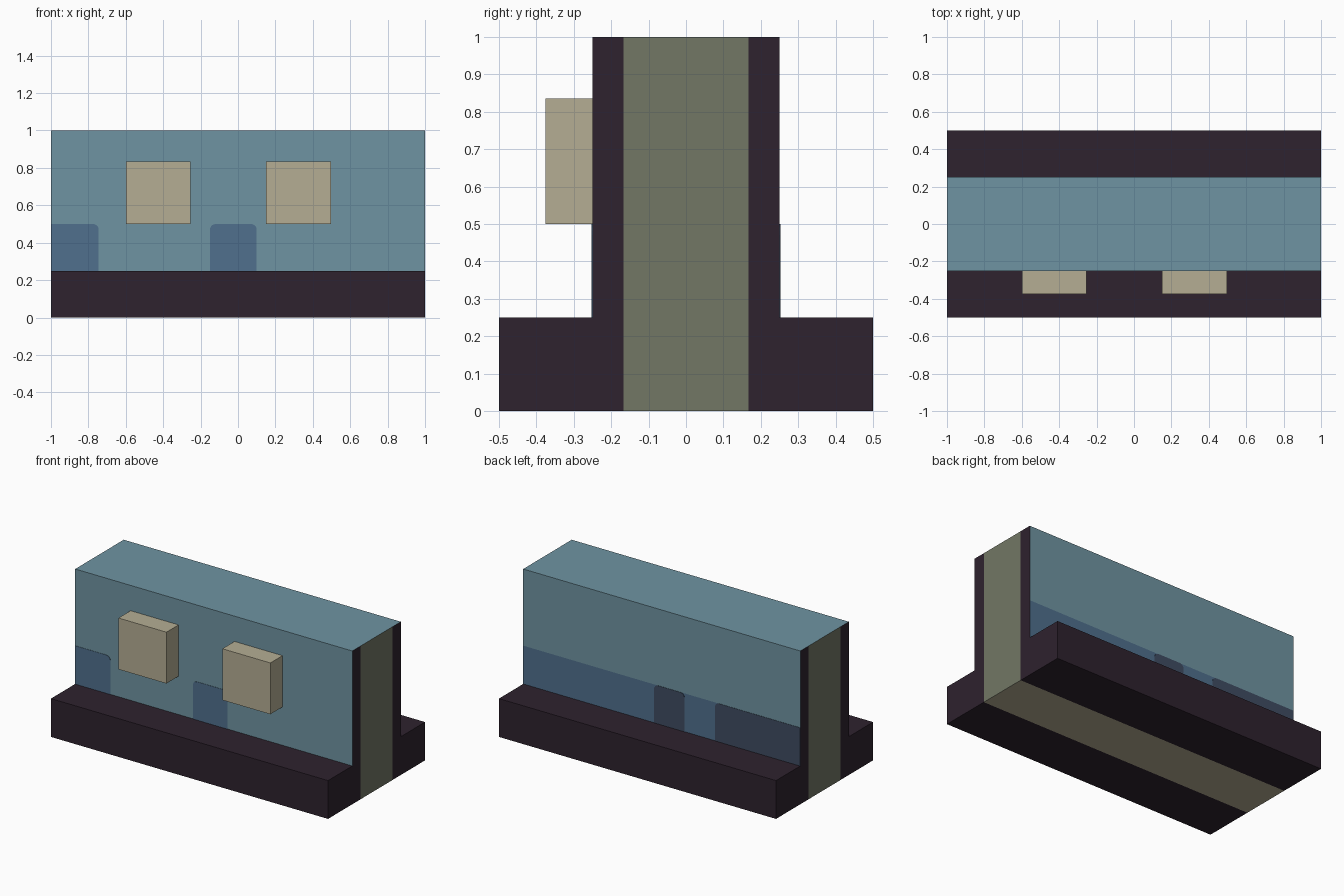
import bpy, bmesh, math
from mathutils import Vector

if "Cube" in bpy.data.objects:
    bpy.data.objects.remove(bpy.data.objects["Cube"])


def material(name, rgb):
    mat = bpy.data.materials.new(name)
    lin = [((c / 255 + 0.055) / 1.055) ** 2.4 for c in rgb]
    mat.diffuse_color = (*lin, 1)
    mat.use_nodes = True
    mat.node_tree.nodes["Principled BSDF"].inputs["Base Color"].default_value = mat.diffuse_color
    return mat


teal = material("teal", (111, 148, 162))
plum = material("dark_plum", (46, 34, 46))
olive = material("olive_grey", (114, 119, 101))
sand = material("sand", (181, 174, 148))
blue = material("slate_blue", (80, 112, 141))
navy = material("navy", (63, 76, 98))


def finish(name, bm, mats):
    bmesh.ops.recalc_face_normals(bm, faces=bm.faces[:])
    mesh = bpy.data.meshes.new(name)
    bm.to_mesh(mesh)
    bm.free()
    for m in mats:
        mesh.materials.append(m)
    obj = bpy.data.objects.new(name, mesh)
    bpy.context.collection.objects.link(obj)
    return obj


def extrude_profile(points, direction):
    bm = bmesh.new()
    face = bm.faces.new([bm.verts.new(p) for p in points])
    out = bmesh.ops.extrude_face_region(bm, geom=[face], use_keep_orig=True)
    moved = [v for v in out["geom"] if isinstance(v, bmesh.types.BMVert)]
    bmesh.ops.translate(bm, verts=moved, vec=Vector(direction))
    bmesh.ops.recalc_face_normals(bm, faces=bm.faces[:])
    return bm


# Wall and base: one stepped profile run along x, cut where colours change
STRIPE = 1 / 6
half = [(0.5, 0), (0.5, 0.25), (0.25, 0.25), (0.25, 1)]
profile = half + [(-y, z) for y, z in reversed(half)]
bm = extrude_profile([(-1, y, z) for y, z in profile], (2, 0, 0))
for co, no in [((0, STRIPE, 0), (0, 1, 0)), ((0, -STRIPE, 0), (0, 1, 0)),
               ((0, 0, 0.5), (0, 0, 1))]:
    bmesh.ops.bisect_plane(bm, geom=bm.verts[:] + bm.edges[:] + bm.faces[:],
                           plane_co=co, plane_no=no)
bm.normal_update()
TEAL, PLUM, OLIVE, SAND, BLUE = range(5)
for f in bm.faces:
    c, n = f.calc_center_median(), f.normal
    core = abs(c.y) < STRIPE
    if abs(n.x) > 0.5:                       # ends
        f.material_index = OLIVE if core else PLUM
    elif n.z < -0.5:                         # underside
        f.material_index = SAND if core else PLUM
    elif c.z <= 0.26:                        # ledges and base sides
        f.material_index = PLUM
    elif n.y > 0.5 and c.z < 0.5:            # band low on the back
        f.material_index = BLUE
    else:
        f.material_index = TEAL
finish("wall_and_base", bm, [teal, plum, olive, sand, blue])


# Painted patches with rounded upper corners, as thin plates on the wall
def patch(name, x0, x1, side, mat, round_left=True, z0=0.25, z1=0.5, r=0.03):
    pts = [(x0, z0), (x1, z0)]
    arc = [math.radians(a) for a in (0, 22.5, 45, 67.5, 90)]
    pts += [(x1 - r + r * math.cos(a), z1 - r + r * math.sin(a)) for a in arc]
    if round_left:
        pts += [(x0 + r - r * math.sin(a), z1 - r + r * math.cos(a)) for a in arc]
    else:
        pts.append((x0, z1))
    bm = extrude_profile([(x, side * 0.25, z) for x, z in pts], (0, side * 0.002, 0))
    finish(name, bm, [mat])


patch("front_patch_end", -1, -0.745, -1, blue, round_left=False)
patch("front_patch_middle", -0.15, 0.1, -1, blue)
patch("back_patch_end", -1, -0.385, 1, navy, round_left=False)
patch("back_patch_middle", -0.165, 0.055, 1, navy)

# Two raised blocks on the front
for name, x in (("left_block", -0.6), ("right_block", 0.15)):
    w, z0, z1 = 0.346, 0.5, 0.835
    bm = extrude_profile([(x, -0.25, z0), (x + w, -0.25, z0),
                          (x + w, -0.25, z1), (x, -0.25, z1)], (0, -0.125, 0))
    finish(name, bm, [sand])
